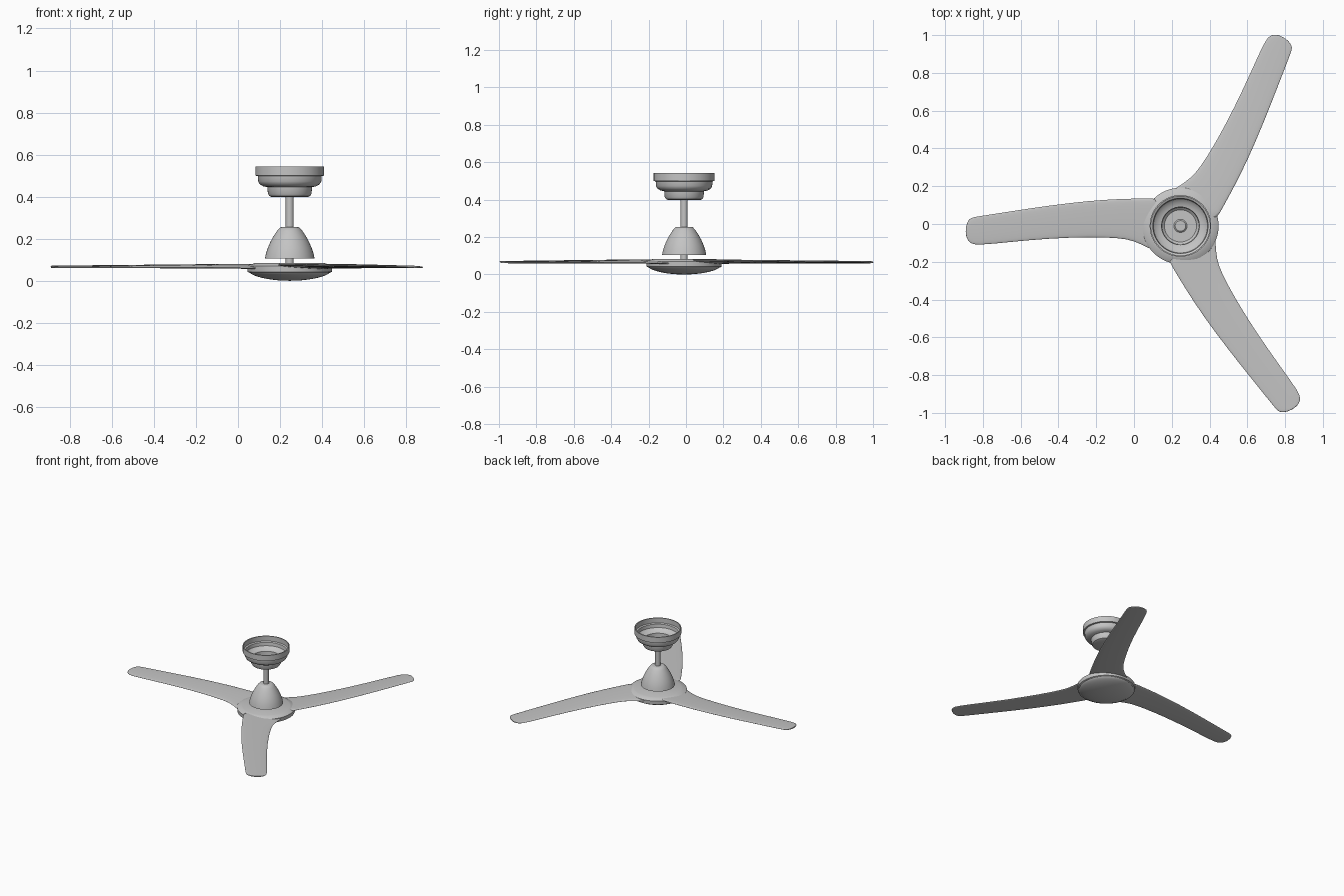
import bpy
import bmesh
from math import sin, cos, pi, radians, copysign
from mathutils import Matrix, Vector

cube = bpy.data.objects.get("Cube")
if cube:
    bpy.data.objects.remove(cube, do_unlink=True)

HUB = Vector((0.246, -0.01, 0))

# Single satin grey paint
grey = bpy.data.materials.new("satin grey")
grey.use_nodes = True
grey.diffuse_color = (0.55, 0.55, 0.55, 1)
grey.node_tree.nodes["Principled BSDF"].inputs["Base Color"].default_value = (0.55, 0.55, 0.55, 1)


def finish(name, bm, angle=35):
    bmesh.ops.remove_doubles(bm, verts=bm.verts, dist=0.00001)
    bmesh.ops.recalc_face_normals(bm, faces=bm.faces)
    mesh = bpy.data.meshes.new(name)
    bm.to_mesh(mesh)
    bm.free()
    mesh.materials.append(grey)
    obj = bpy.data.objects.new(name, mesh)
    obj.location = HUB
    bpy.context.collection.objects.link(obj)
    bpy.ops.object.select_all(action="DESELECT")
    obj.select_set(True)
    bpy.context.view_layer.objects.active = obj
    bpy.ops.object.shade_smooth_by_angle(angle=radians(angle))
    return obj


def bridge(bm, rings):
    for a, b in zip(rings, rings[1:]):
        n = len(a)
        for i in range(n):
            j = (i + 1) % n
            bm.faces.new((a[i], a[j], b[j], b[i]))


def lathe(name, profile, sides=64):
    """Spin a (radius, height) profile about the hub axis."""
    bm = bmesh.new()
    rings = [[bm.verts.new((r * cos(2 * pi * i / sides), r * sin(2 * pi * i / sides), z))
              for i in range(sides)] for r, z in profile]
    bridge(bm, rings)
    for ring, (r, z) in ((rings[0], profile[0]), (rings[-1], profile[-1])):
        if r > 0.001:
            bm.faces.new(ring)
    bmesh.ops.dissolve_degenerate(bm, edges=bm.edges, dist=0.00001)
    return finish(name, bm)


# Open ceiling canopy: stepped outside, then back down the inside
outside = [(0, 0.398), (0.085, 0.398), (0.097, 0.403), (0.104, 0.415), (0.106, 0.445),
           (0.125, 0.449), (0.142, 0.458), (0.15, 0.473), (0.152, 0.498), (0.163, 0.5), (0.163, 0.543)]
inside = [(0.156, 0.543), (0.156, 0.505), (0.146, 0.5), (0.143, 0.475), (0.125, 0.457),
          (0.1, 0.452), (0.098, 0.418), (0.085, 0.406), (0, 0.406)]
lathe("ceiling_canopy", outside + inside)

# Hanging rod with its collar inside the canopy
lathe("down_rod", [(0.019, 0.07), (0.019, 0.425)], 32)
lathe("rod_collar", [(0.035, 0.402), (0.035, 0.412), (0.028, 0.418), (0.019, 0.418)], 32)

# Bell-shaped motor cover
lathe("motor_cover", [(0.118, 0.105), (0.113, 0.13), (0.104, 0.157), (0.092, 0.185), (0.077, 0.212),
                      (0.06, 0.238), (0.046, 0.253), (0.04, 0.255)])

# Hub ring and shallow bottom dome
lathe("hub", [(0.192, 0.038), (0.2, 0.042), (0.202, 0.07), (0.195, 0.076), (0.17, 0.082), (0.165, 0.084)])
lathe("bottom_dome", [(0.19 * cos(t), 0.04 - 0.04 * sin(t) ** 1.3)
                      for t in [pi / 2 * k / 10 for k in range(11)]])

# Blade stations: distance from hub, raised edge, lowered edge
STATIONS = [(0.1, -0.15, 0.155), (0.166, -0.148, 0.12), (0.246, -0.146, 0.08), (0.323, -0.144, 0.065),
            (0.48, -0.135, 0.06), (0.69, -0.11, 0.067), (0.9, -0.078, 0.086), (1.08, -0.05, 0.105),
            (1.112, -0.044, 0.093), (1.129, -0.022, 0.072), (1.137, 0.012, 0.045)]


def blade(name, angle, points=20):
    bm = bmesh.new()
    rings = []
    for u, low, high in STATIONS:
        mid, half = (low + high) / 2, (high - low) / 2
        pitch = 0.065 - 0.03 * u
        thick = 0.009 - 0.003 * u
        ring = []
        for i in range(points):
            t = 2 * pi * i / points
            v = mid + half * cos(t)
            z = 0.067 - pitch * v + thick * copysign(abs(sin(t)) ** 0.6, sin(t))
            ring.append(bm.verts.new((u, v, z)))
        rings.append(ring)
    bridge(bm, rings)
    bm.faces.new(rings[0])
    bm.faces.new(rings[-1])
    bmesh.ops.rotate(bm, verts=bm.verts, cent=(0, 0, 0), matrix=Matrix.Rotation(radians(angle), 3, "Z"))
    obj = finish(name, bm, 50)
    smooth = obj.modifiers.new("smooth outline", "SUBSURF")
    smooth.levels = smooth.render_levels = 1


for label, angle in (("back", 60), ("side", 180), ("front", 300)):
    blade(label + "_blade", angle)
